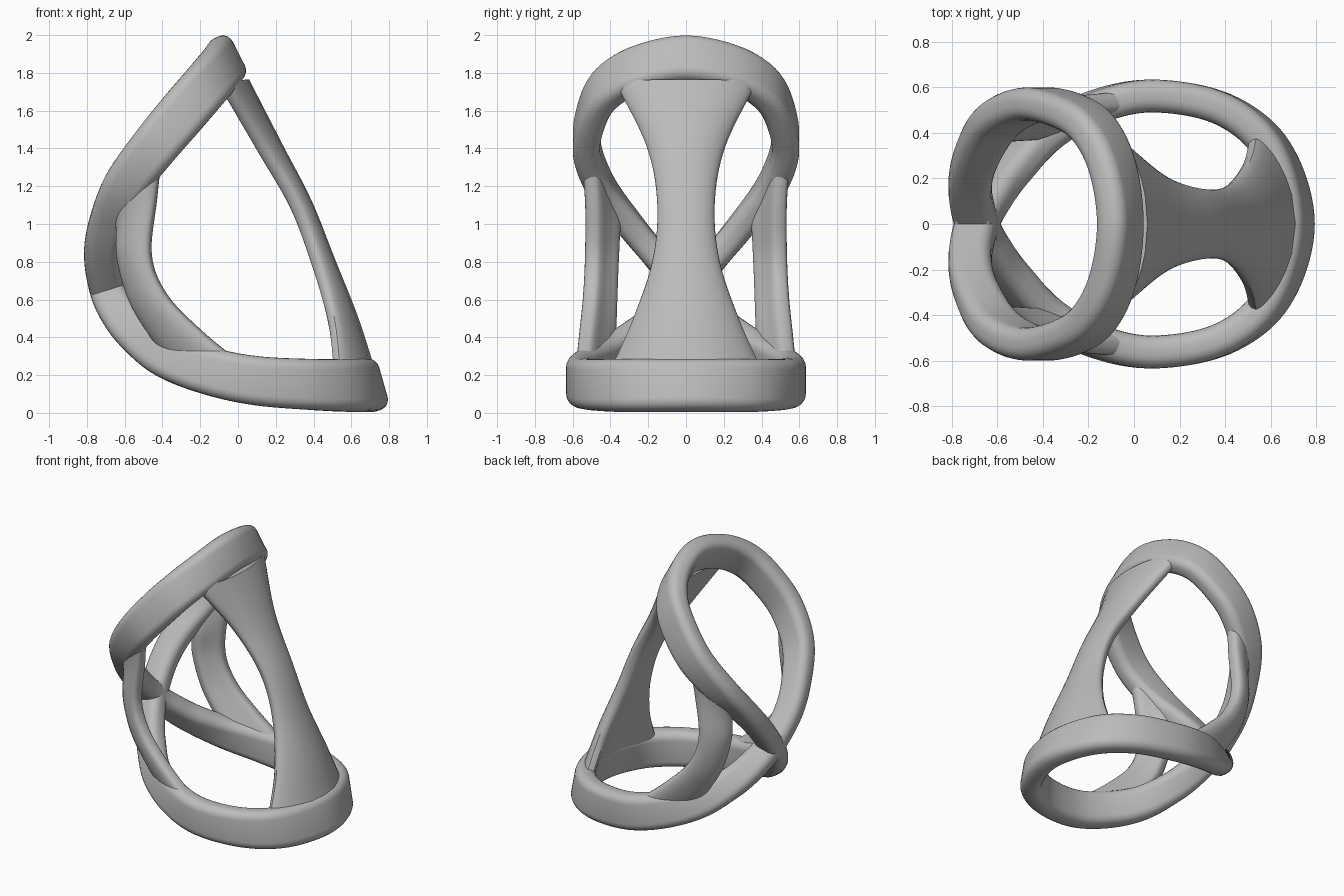
import bpy, bmesh, math
from mathutils import Vector

cube = bpy.data.objects.get("Cube")
if cube:
    bpy.data.objects.remove(cube, do_unlink=True)

grey = bpy.data.materials.new("plain grey")
grey.use_nodes = True
grey.diffuse_color = (0.5, 0.5, 0.5, 1)
grey.node_tree.nodes["Principled BSDF"].inputs["Base Color"].default_value = (0.5, 0.5, 0.5, 1)


def spline(rows, steps, first=None, last=None):
    """Smooth interpolation through rows of numbers."""
    first = first or [2 * a - b for a, b in zip(rows[0], rows[1])]
    last = last or [2 * a - b for a, b in zip(rows[-1], rows[-2])]
    p = [first, *rows, last]
    out = []
    for i in range(1, len(p) - 2):
        for s in range(steps):
            t = s / steps
            out.append([b + 0.5 * t * (c - a + t * (2 * a - 5 * b + 4 * c - d + t * (3 * (b - c) + d - a)))
                        for a, b, c, d in zip(*p[i - 1:i + 3])])
    out.append(list(rows[-1]))
    return out


def loft(name, loops, caps, mirror):
    """Skin a list of closed loops, then mirror across the y plane."""
    bm = bmesh.new()
    rings = [[bm.verts.new(v) for v in loop] for loop in loops]
    n = len(rings[0])
    for r, q in zip(rings, rings[1:]):
        for i in range(n):
            j = (i + 1) % n
            bm.faces.new((r[i], r[j], q[j], q[i]))
    if caps:
        bm.faces.new(rings[0])
        bm.faces.new(rings[-1])
    bmesh.ops.recalc_face_normals(bm, faces=bm.faces)
    if not caps and sum(f.normal.dot(f.calc_center_median() - Vector(path[0][:3])) for f in bm.faces) == 0:
        bmesh.ops.reverse_faces(bm, faces=bm.faces)
    mesh = bpy.data.meshes.new(name)
    bm.to_mesh(mesh)
    bm.free()
    obj = bpy.data.objects.new(name, mesh)
    bpy.context.collection.objects.link(obj)
    mesh.materials.append(grey)
    if mirror:
        mod = obj.modifiers.new("mirror", "MIRROR")
        mod.use_axis = (False, True, False)
        mod.merge_threshold = 0.002
    bpy.ops.object.select_all(action="DESELECT")
    obj.select_set(True)
    bpy.context.view_layer.objects.active = obj
    bpy.ops.object.shade_smooth_by_angle(angle=math.radians(40))
    return obj


def rounded_rect(w, t, r, seg=5):
    pts = []
    for k, (sx, sy) in enumerate(((1, 1), (-1, 1), (-1, -1), (1, -1))):
        for s in range(seg + 1):
            a = math.pi / 2 * (k + s / seg)
            pts.append((sx * (w - r) + r * math.cos(a), sy * (t - r) + r * math.sin(a)))
    return pts


# Crossing band: one strand from the upper crest through the crossing to the
# lower crest; x, y, z, tilt in degrees, half width
path = [
    (-.06, 0, 1.87, -63, .13), (-.095, .25, 1.82, -60, .13), (-.18, .42, 1.72, -54, .13),
    (-.30, .50, 1.58, -46, .13), (-.45, .525, 1.40, -38, .125), (-.60, .45, 1.20, -26, .115),
    (-.69, .30, 1.00, -10, .10), (-.72, .16, .83, 2, .095), (-.69, 0, .65, 17, .095),
    (-.63, -.12, .53, 30, .10), (-.54, -.24, .42, 45, .105), (-.38, -.40, .30, 64, .115),
    (-.15, -.52, .22, 78, .125), (.10, -.562, .17, 87, .13), (.40, -.50, .15, 94, .135),
    (.61, -.32, .145, 101, .14), (.70, 0, .145, 106, .14)]


def flip(p):
    return (p[0], -p[1], *p[2:])


pts = spline(path, 10, flip(path[1]), flip(path[-2]))
loops = []
for i, p in enumerate(pts):
    pos = Vector(p[:3])
    ahead = Vector(pts[i + 1][:3]) if i < len(pts) - 1 else Vector(flip(pts[i - 1])[:3])
    back = Vector(pts[i - 1][:3]) if i else Vector(flip(pts[1])[:3])
    tangent = (ahead - back).normalized()
    a = math.radians(p[3])
    wide = Vector((math.cos(a), 0, math.sin(a)))
    wide = (wide - tangent * wide.dot(tangent) * 0.6).normalized()
    thick = tangent.cross(wide).normalized()
    loops.append([pos + wide * u + thick * v for u, v in rounded_rect(p[4], .072, .058)])
loft("crossing_band", loops, False, True)


def web(name, rows, t, mirror):
    """Curved sheet with rounded edges; each row holds edge, middle, edge."""
    data = spline(rows, 8)
    out = []
    for i, r in enumerate(data):
        a, m, b = (Vector(r[k:k + 3]) for k in (0, 3, 6))
        nxt, prv = data[min(i + 1, len(data) - 1)], data[max(i - 1, 0)]
        along = Vector(nxt[3:6]) - Vector(prv[3:6])
        loop = []
        for k in range(32):
            c, s = math.cos(math.tau * k / 32), math.sin(math.tau * k / 32)
            u = math.copysign(abs(c) ** .7, c)
            v = math.copysign(abs(s) ** .6, s) * t
            tangent = (b - a) / 2 + (a + b - 2 * m) * u
            normal = tangent.cross(along).normalized()
            loop.append(m + (b - a) / 2 * u + (a + b - 2 * m) / 2 * u * u + normal * v)
        out.append(loop)
    return loft(name, out, True, mirror)


# Front web: hourglass sheet; z, middle x, edge x, half width
waist = [(1.74, .01, -.08, .37), (1.4, .185, .12, .20), (1.1, .34, .30, .145),
         (.8, .46, .41, .17), (.5, .58, .49, .27), (.24, .665, .52, .385)]
web("hourglass_web", [(e, -h, z, c, 0, z, e, h, z) for z, c, e, h in waist], .055, False)

# Side webs: twisted sheets; inner edge and outer edge of each row
sides = [((-.66, .36, 1.08), (-.40, .52, 1.38)), ((-.62, .355, .97), (-.43, .50, 1.14)),
         ((-.61, .36, .82), (-.46, .50, .84)), ((-.55, .37, .60), (-.38, .51, .63)),
         ((-.45, .38, .42), (-.20, .53, .44)), ((-.36, .39, .30), (.03, .55, .25))]
rows = []
for a, b in sides:
    m = [(p + q) / 2 for p, q in zip(a, b)]
    rows.append((*a, m[0] - .02, m[1] + .02, m[2], *b))
web("side_webs", rows, .055, True)
